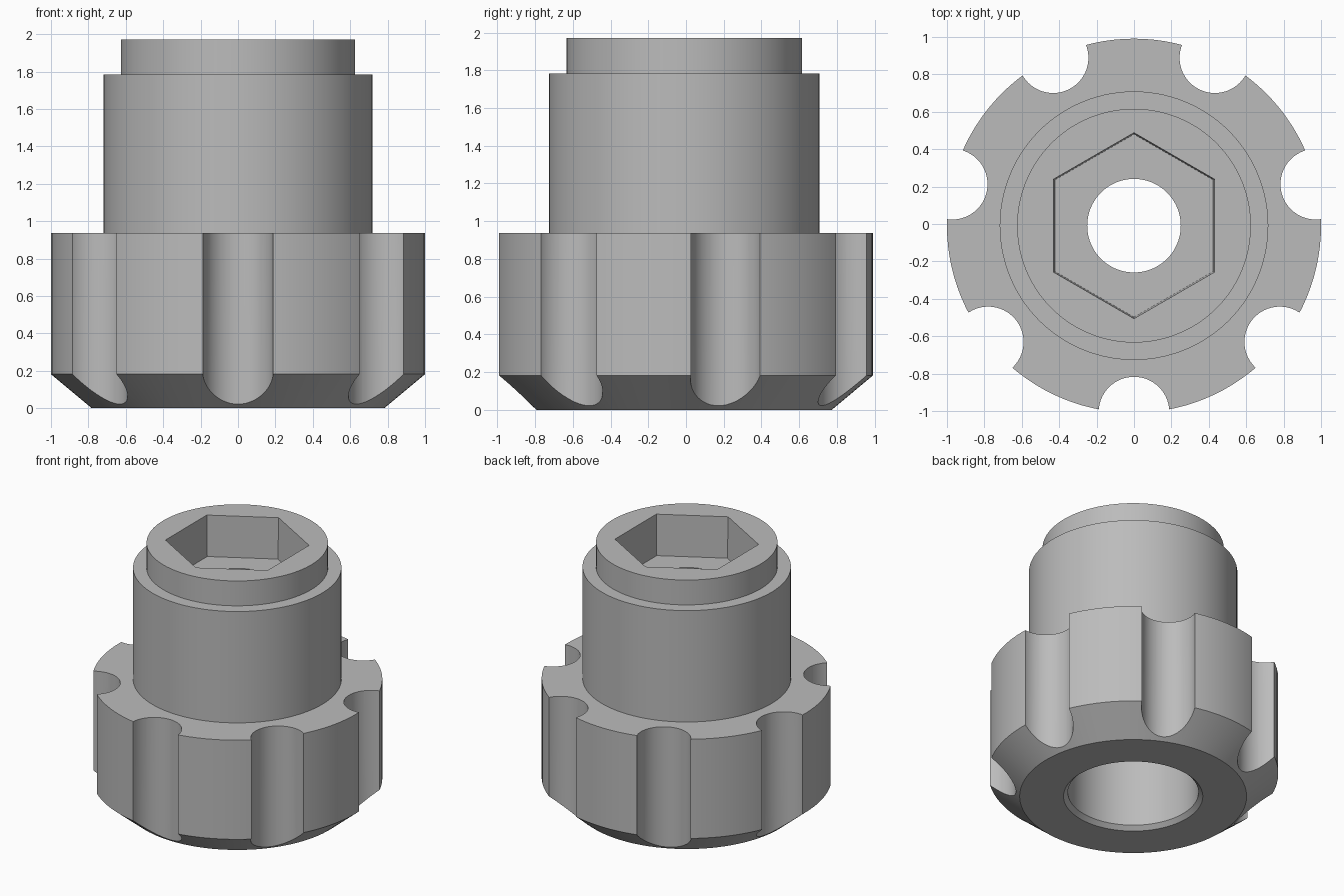
import bpy, bmesh, math
from mathutils import Matrix, Vector

cube = bpy.data.objects.get("Cube")
if cube:
    bpy.data.objects.remove(cube, do_unlink=True)

AXIS_Y = -0.009      # odd flute count shifts the axis off the middle of the bounds
SEGMENTS = 112
FLUTES = 7

grey = bpy.data.materials.new("plain grey")
grey.use_nodes = True
colour = (0.5, 0.5, 0.5, 1)
grey.diffuse_color = colour
grey.node_tree.nodes["Principled BSDF"].inputs["Base Color"].default_value = colour


def make_object(name, bm):
    bmesh.ops.recalc_face_normals(bm, faces=bm.faces)
    mesh = bpy.data.meshes.new(name)
    bm.to_mesh(mesh)
    bm.free()
    mesh.materials.append(grey)
    obj = bpy.data.objects.new(name, mesh)
    bpy.context.collection.objects.link(obj)
    return obj


def lathe(name, profile):
    """Revolve a closed (radius, height) outline around z."""
    bm = bmesh.new()
    rings = []
    for i in range(SEGMENTS):
        a = math.tau * i / SEGMENTS
        rings.append([bm.verts.new((r * math.cos(a), r * math.sin(a), z)) for r, z in profile])
    n = len(profile)
    for i, ring in enumerate(rings):
        after = rings[(i + 1) % SEGMENTS]
        for j in range(n):
            k = (j + 1) % n
            bm.faces.new((ring[j], after[j], after[k], ring[k]))
    return make_object(name, bm)


def add_prism(bm, centre, sides, r_low, r_high, z0, z1, turn=0.0):
    place = Matrix.Translation(Vector((centre[0], centre[1], (z0 + z1) / 2)))
    bmesh.ops.create_cone(bm, cap_ends=True, segments=sides, radius1=r_low, radius2=r_high,
                          depth=z1 - z0, matrix=place @ Matrix.Rotation(turn, 4, "Z"))


def cut(obj, cutter):
    cutter.hide_render = True
    mod = obj.modifiers.new("cut", "BOOLEAN")
    mod.operation = "DIFFERENCE"
    mod.solver = "EXACT"
    mod.object = cutter
    bpy.context.view_layer.update()
    graph = bpy.context.evaluated_depsgraph_get()
    result = bpy.data.meshes.new_from_object(obj.evaluated_get(graph))
    obj.modifiers.clear()
    obj.data = result
    bpy.data.objects.remove(cutter, do_unlink=True)


# Knob body: chamfered grip, stepped neck, through hole and counterbore
body = lathe("knob_body", [
    (0.48, 0), (0.782, 0), (1, 0.182), (1, 0.936),
    (0.718, 0.936), (0.718, 1.783), (0.625, 1.783), (0.625, 1.972),
    (0.25, 1.972), (0.25, 1.35), (0.45, 1.35), (0.45, 0.03),
])

# Finger flutes around the grip, the first one facing the front
bm = bmesh.new()
for i in range(FLUTES):
    a = -math.pi / 2 + math.tau * i / FLUTES
    add_prism(bm, (0.997 * math.cos(a), 0.997 * math.sin(a)), 56, 0.189, 0.189, -0.2, 1.2, a)
cut(body, make_object("flute_cutter", bm))

# Hexagonal socket with a slight draft, points to front and back
bm = bmesh.new()
add_prism(bm, (0, 0), 6, 0.489, 0.499, 1.66, 2.06)
socket = make_object("hex_cutter", bm)
hex_points = [v.co for v in socket.data.vertices]
if max(p.x for p in hex_points) > max(p.y for p in hex_points):
    socket.data.transform(Matrix.Rotation(math.pi / 6, 4, "Z"))
cut(body, socket)

# Smooth curved walls, keep crisp edges
body.location.y = AXIS_Y
bpy.ops.object.select_all(action="DESELECT")
body.select_set(True)
bpy.context.view_layer.objects.active = body
bpy.ops.object.shade_smooth_by_angle(angle=math.radians(25))
